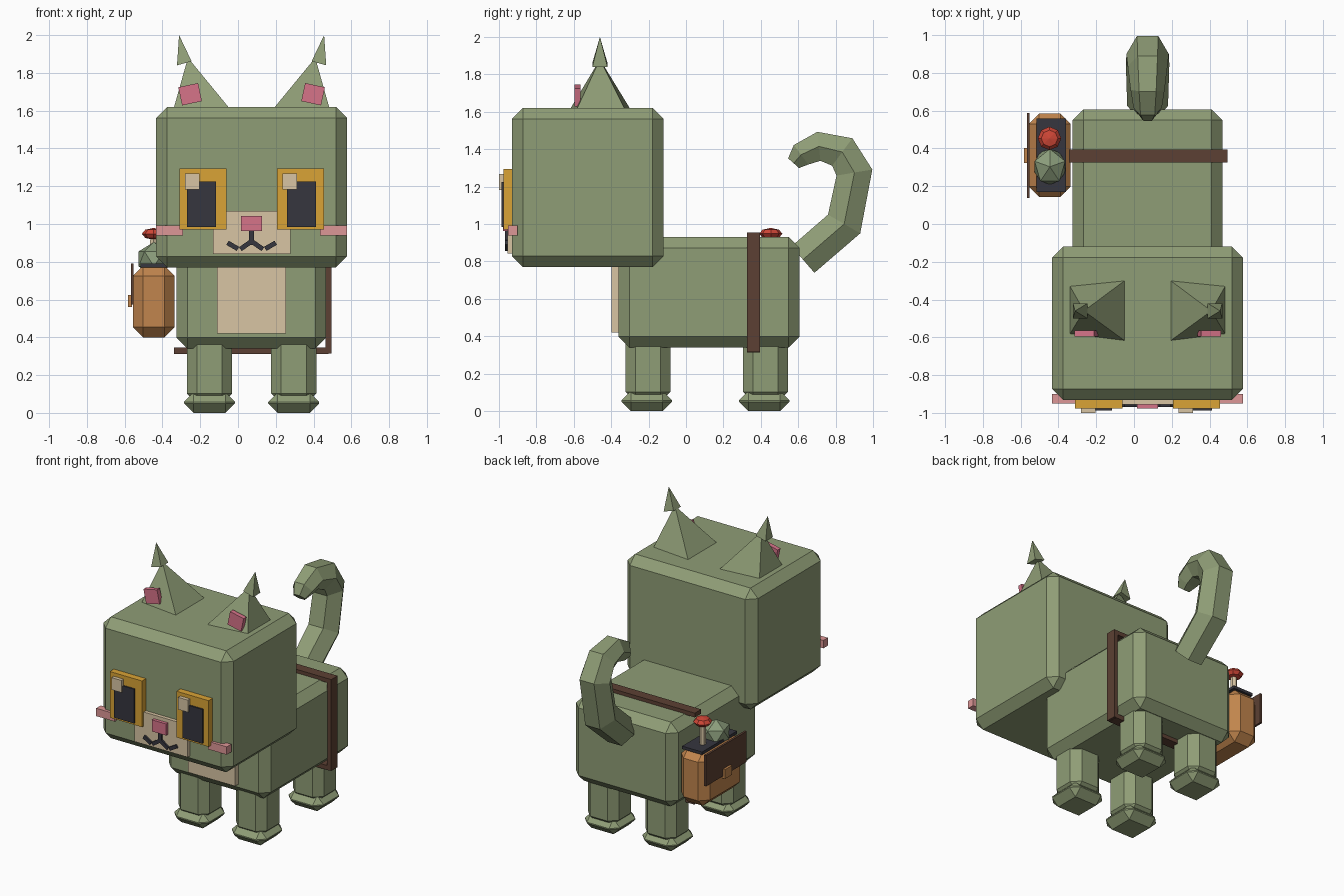
import bpy, bmesh, math
from mathutils import Vector, Matrix

if "Cube" in bpy.data.objects:
    bpy.data.objects.remove(bpy.data.objects["Cube"])

CX = 0.072  # symmetry plane of the cat (the side bag shifts it off centre)


def mat(name, r, g, b):
    m = bpy.data.materials.new(name)
    lin = lambda c: ((c / 255 + 0.055) / 1.055) ** 2.4 if c > 10 else c / 255 / 12.92
    m.diffuse_color = (lin(r), lin(g), lin(b), 1)
    m.use_nodes = True
    m.node_tree.nodes["Principled BSDF"].inputs["Base Color"].default_value = m.diffuse_color
    return m


FUR = mat("fur_green", 143, 157, 118)
GOLD = mat("eye_gold", 218, 164, 54)
CREAM = mat("cream", 216, 197, 164)
PINK = mat("nose_pink", 214, 115, 137)
BLUSH = mat("cheek_blush", 222, 151, 151)
DARK = mat("charcoal", 54, 54, 62)
BROWN = mat("strap_brown", 92, 64, 51)
BAG = mat("bag_tan", 193, 133, 77)
RED = mat("cap_red", 206, 70, 54)
SAGE = mat("herb_sage", 140, 158, 124)


def finish(name, bm, material):
    bmesh.ops.recalc_face_normals(bm, faces=bm.faces)
    me = bpy.data.meshes.new(name)
    bm.to_mesh(me)
    bm.free()
    me.materials.append(material)
    ob = bpy.data.objects.new(name, me)
    bpy.context.collection.objects.link(ob)
    return ob


def box(name, x, y, z, material, bevel=0, tilt=0):
    """Box from (min, max) ranges, optional chamfer, tilt about y in degrees."""
    bm = bmesh.new()
    size = [r[1] - r[0] for r in (x, y, z)]
    mid = [(r[1] + r[0]) / 2 for r in (x, y, z)]
    bmesh.ops.create_cube(bm, size=1, matrix=Matrix.Diagonal((*size, 1)))
    if bevel:
        bmesh.ops.bevel(bm, geom=bm.edges[:], offset=bevel, segments=1,
                        affect='EDGES', clamp_overlap=True)
    bm.transform(Matrix.Translation(mid) @ Matrix.Rotation(math.radians(tilt), 4, 'Y'))
    return finish(name, bm, material)


def pyramid(name, base, apex, material):
    bm = bmesh.new()
    vs = [bm.verts.new(p) for p in base]
    top = bm.verts.new(apex)
    bm.faces.new(vs)
    for i in range(4):
        bm.faces.new((vs[i], vs[(i + 1) % 4], top))
    return finish(name, bm, material)


def tube(name, path, material, sides=6):
    """Tapered tube through (y, z, radius) points in the symmetry plane."""
    bm = bmesh.new()
    pts = [Vector((CX, y, z)) for y, z, r in path]
    rings = []
    for i, p in enumerate(pts):
        t = Vector()
        if i > 0:
            t += (p - pts[i - 1]).normalized()
        if i < len(pts) - 1:
            t += (pts[i + 1] - p).normalized()
        n = t.normalized().cross(Vector((1, 0, 0)))
        ring = []
        for k in range(sides):
            a = 2 * math.pi * k / sides
            ring.append(bm.verts.new(p + path[i][2] * (Vector((math.cos(a), 0, 0)) + n * math.sin(a))))
        rings.append(ring)
    for a, b in zip(rings, rings[1:]):
        for k in range(sides):
            bm.faces.new((a[k], a[(k + 1) % sides], b[(k + 1) % sides], b[k]))
    bm.faces.new(rings[0])
    bm.faces.new(rings[-1])
    return finish(name, bm, material)


# Head, body, chest
box("head", (-0.433, 0.577), (-0.93, -0.12), (0.77, 1.62), FUR, 0.058)
box("body", (-0.325, 0.467), (-0.36, 0.607), (0.34, 0.93), FUR, 0.058)
box("chest_patch", (-0.11, 0.255), (-0.397, -0.34), (0.42, 0.8), CREAM)

# Legs and paws
for side, s in (("left", -1), ("right", 1)):
    for end, y in (("front", -0.203), ("back", 0.425)):
        x = CX + s * 0.223
        box(f"{end}_{side}_leg", (x - 0.12, x + 0.12), (y - 0.12, y + 0.12), (0.05, 0.45), FUR, 0.053)
        box(f"{end}_{side}_paw", (x - 0.135, x + 0.135), (y - 0.142, y + 0.128), (0, 0.108), FUR, 0.05)

# Paired features, measured outwards from the symmetry plane
for side, s in (("left", -1), ("right", 1)):
    def span(a, b):
        return tuple(sorted((CX + s * a, CX + s * b)))

    # ears: leaning pyramid with a small tuft on the tip, pink inner plate
    Y = -0.46
    pyramid(f"{side}_ear",
            [(CX + s * d, Y + w, 1.61) for d, w in ((0.413, -0.125), (0.413, 0.135), (0.115, 0.165), (0.115, -0.162))],
            (CX + s * 0.337, Y, 1.88), FUR)
    pyramid(f"{side}_ear_tip",
            [(CX + s * d, Y + w, z) for d, w, z in ((0.395, -0.04, 1.84), (0.395, 0.04, 1.84),
                                                   (0.318, 0.04, 1.862), (0.318, -0.04, 1.862))],
            (CX + s * 0.384, Y, 2.0), FUR)
    box(f"{side}_inner_ear", span(0.272, 0.379), (-0.595, -0.563), (1.638, 1.736), PINK, tilt=s * 12)
    # eyes
    box(f"{side}_eye", span(0.134, 0.383), (-0.975, -0.9), (0.97, 1.293), GOLD)
    box(f"{side}_pupil", span(0.188, 0.342), (-0.986, -0.96), (0.985, 1.225), DARK)
    hx = CX + s * 0.258 - 0.056
    box(f"{side}_eye_glint", (hx - 0.038, hx + 0.038), (-1.0, -0.96), (1.183, 1.268), CREAM)
    # cheeks
    box(f"{side}_cheek", span(0.362, 0.506), (-0.95, -0.9), (0.938, 0.993), BLUSH)
    # mouth strokes
    mx = CX + s * 0.03
    box(f"{side}_mouth_inner", (mx - 0.036, mx + 0.036), (-0.968, -0.94), (0.875, 0.9), DARK, tilt=s * 35)
    mx = CX + s * 0.1
    box(f"{side}_mouth_outer", (mx - 0.032, mx + 0.032), (-0.968, -0.94), (0.872, 0.897), DARK, tilt=-s * 30)

# Muzzle, nose, lip line
box("muzzle", (CX - 0.205, CX + 0.207), (-0.955, -0.9), (0.842, 1.068), CREAM)
box("nose", (CX - 0.055, CX + 0.055), (-0.977, -0.93), (0.962, 1.043), PINK)
box("lip_line", (CX - 0.013, CX + 0.013), (-0.968, -0.94), (0.89, 0.97), DARK)

# Curled tail
tube("tail", [(0.625, 0.81, 0.108), (0.845, 1.0, 0.115), (0.9, 1.275, 0.112), (0.835, 1.385, 0.105),
              (0.71, 1.415, 0.09), (0.615, 1.37, 0.075), (0.575, 1.325, 0.045)], FUR)

# Strap around the body
box("strap_top", (-0.345, 0.495), (0.325, 0.395), (0.925, 0.955), BROWN)
box("strap_side", (0.462, 0.495), (0.325, 0.395), (0.315, 0.95), BROWN)
box("strap_bottom", (-0.34, 0.48), (0.325, 0.395), (0.313, 0.345), BROWN)

# Side bag with flap, clasp and dark opening
box("bag", (-0.557, -0.335), (0.143, 0.585), (0.4, 0.78), BAG, 0.055)
box("bag_opening", (-0.515, -0.36), (0.17, 0.557), (0.77, 0.79), DARK)
box("bag_flap", (-0.567, -0.552), (0.138, 0.588), (0.575, 0.79), BROWN)
box("bag_clasp", (-0.583, -0.56), (0.322, 0.402), (0.56, 0.625), BAG)

# Mushroom and herb bundle in the bag
bm = bmesh.new()
bmesh.ops.create_cone(bm, cap_ends=True, segments=6, radius1=0.022, radius2=0.02, depth=0.18,
                      matrix=Matrix.Translation((-0.447, 0.453, 0.85)))
finish("mushroom_stem", bm, CREAM)
bm = bmesh.new()
bmesh.ops.create_uvsphere(bm, u_segments=8, v_segments=4, radius=1,
                          matrix=Matrix.Translation((-0.447, 0.453, 0.948)) @ Matrix.Diagonal((0.062, 0.062, 0.031, 1)))
finish("mushroom_cap", bm, RED)
bm = bmesh.new()
bmesh.ops.create_icosphere(bm, subdivisions=1, radius=1,
                           matrix=Matrix.Translation((-0.445, 0.303, 0.815)) @ Matrix.Diagonal((0.095, 0.105, 0.09, 1))
                           @ Matrix.Rotation(math.radians(18), 4, 'Z'))
finish("herb_bundle", bm, SAGE)
